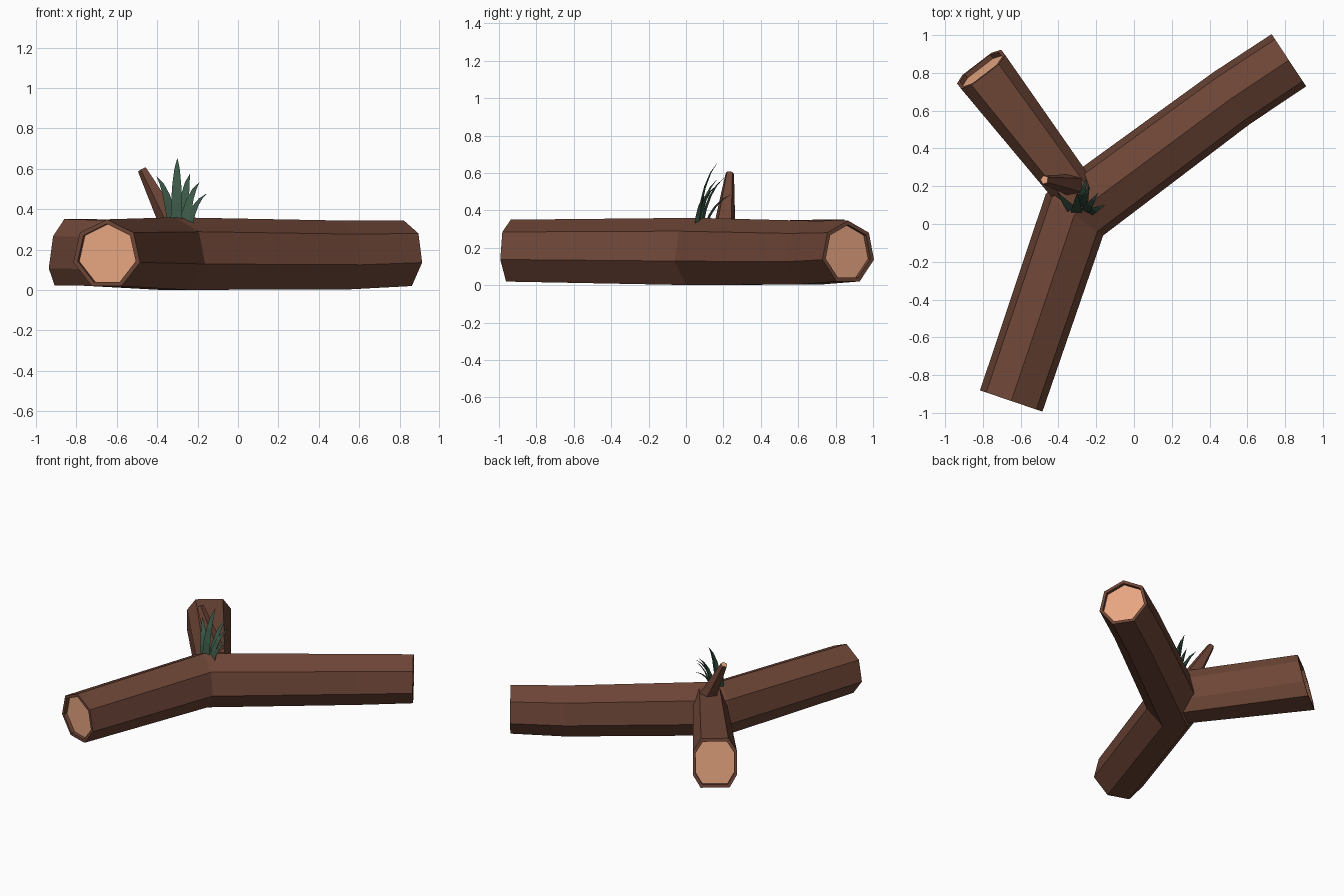
import bpy, bmesh
from math import sin, cos, pi
from mathutils import Vector

if "Cube" in bpy.data.objects:
    bpy.data.objects.remove(bpy.data.objects["Cube"])


def material(name, rgb):
    m = bpy.data.materials.new(name)
    m.diffuse_color = (*rgb, 1)
    m.use_nodes = True
    m.node_tree.nodes["Principled BSDF"].inputs["Base Color"].default_value = m.diffuse_color
    return m


BARK = material("bark", (0.155, 0.06, 0.038))
WOOD = material("cut_wood", (0.80, 0.38, 0.22))
LEAF = material("grass_green", (0.042, 0.095, 0.06))


def finish(bm, name, mats):
    bmesh.ops.recalc_face_normals(bm, faces=bm.faces)
    me = bpy.data.meshes.new(name)
    bm.to_mesh(me)
    bm.free()
    for m in mats:
        me.materials.append(m)
    ob = bpy.data.objects.new(name, me)
    bpy.context.collection.objects.link(ob)
    return ob


def bridge(bm, a, b):
    n = len(a)
    for i in range(n):
        bm.faces.new((a[i], a[(i + 1) % n], b[(i + 1) % n], b[i]))


def cut_end(bm, loop, outward, rim=0.87, depth=0.025):
    """Bark rim, recessed wall and pale cut face."""
    pts = [v.co.copy() for v in loop]
    c = sum(pts, Vector()) / len(pts)
    lip = [bm.verts.new(c + (p - c) * rim) for p in pts]
    floor = [bm.verts.new(v.co - outward * depth) for v in lip]
    bridge(bm, loop, lip)
    bridge(bm, lip, floor)
    bm.faces.new(floor).material_index = 1


def log(name, stations, profile, cut_start, slant=0.0):
    """Sweep an upright profile; stations are (x, y, z, width scale, height scale)."""
    pts = [Vector(s[:2]) for s in stations]
    dirs = [(b - a).normalized() for a, b in zip(pts, pts[1:])]
    bm = bmesh.new()
    loops = []
    for i, (x, y, z, sw, sh) in enumerate(stations):
        d0, d1 = dirs[max(i - 1, 0)], dirs[min(i, len(dirs) - 1)]
        t = (d0 + d1).normalized()
        side = Vector((t.y, -t.x)) / t.dot(d0)
        tilt = slant if i == len(stations) - 1 else 0
        loops.append([bm.verts.new((x + side.x * u * sw - t.x * tilt * v * sh,
                                    y + side.y * u * sw - t.y * tilt * v * sh,
                                    z + v * sh)) for u, v in profile])
    for a, b in zip(loops, loops[1:]):
        bridge(bm, a, b)
    if cut_start:
        cut_end(bm, loops[0], -dirs[0].to_3d())
    else:
        bm.faces.new(loops[0])
    cut_end(bm, loops[-1], (dirs[-1].to_3d() + Vector((0, 0, slant))).normalized())
    return finish(bm, name, (BARK, WOOD))


# Main bent trunk: seven sides with a ridge on top
hept = [(sin(2 * pi * i / 7), cos(2 * pi * i / 7)) for i in range(7)]
log("trunk", [(-0.65, -0.937, 0.176, 0.179, 0.174),
              (-0.315, 0.05, 0.171, 0.184, 0.189),
              (0.515, 0.665, 0.165, 0.172, 0.179),
              (0.82, 0.867, 0.174, 0.170, 0.171)], hept, True)

# Side log: flat-topped eight sides, end cut leaning back
octa = [(0.62, 1), (1, 0.5), (1, -0.45), (0.66, -0.95),
        (-0.66, -0.95), (-1, -0.45), (-1, 0.5), (-0.62, 1)]
log("side_log", [(-0.29, 0.14, 0.172, 0.11, 0.165),
                 (-0.81, 0.82, 0.183, 0.147, 0.168)], octa, False, slant=0.22)

# Broken twig: tapered five-sided stub with pale tip
bm = bmesh.new()
base, tip = Vector((-0.32, 0.205, 0.31)), Vector((-0.474, 0.234, 0.598))
axis = (tip - base).normalized()
u = axis.cross(Vector((0, 1, 0))).normalized()
w = axis.cross(u)
rings = [[bm.verts.new(c + r * (cos(2 * pi * i / 5) * u + sin(2 * pi * i / 5) * w))
          for i in range(5)] for c, r in ((base, 0.062), (tip, 0.024))]
bridge(bm, *rings)
bm.faces.new(rings[0])
bm.faces.new(rings[1]).material_index = 1
finish(bm, "twig_stub", (BARK, WOOD))

# Grass tuft: curved, tapering blades with a raised rib
bm = bmesh.new()
blades = [((-0.305, 0.055), (-0.30, 0.168, 0.655), 0.029),
          ((-0.325, 0.07), (-0.405, 0.165, 0.565), 0.026),
          ((-0.275, 0.08), (-0.238, 0.205, 0.575), 0.026),
          ((-0.265, 0.06), (-0.19, 0.165, 0.535), 0.025),
          ((-0.245, 0.06), (-0.152, 0.10, 0.48), 0.024),
          ((-0.29, 0.10), (-0.25, 0.25, 0.49), 0.024)]
for (bx, by), end, half in blades:
    p0, p2 = Vector((bx, by, 0.315)), Vector(end)
    p1 = p0.lerp(p2, 0.25)
    p1.z = p0.z + (p2.z - p0.z) * 0.75
    flat = (p2 - p0).to_2d().normalized()
    side = (Vector((flat.y, -flat.x, 0)) + Vector((0.8, 0, 0))).normalized()
    prev = None
    for k in range(4):
        t = k / 4
        c = (1 - t) ** 2 * p0 + 2 * t * (1 - t) * p1 + t * t * p2
        tan = (2 * (1 - t) * (p1 - p0) + 2 * t * (p2 - p1)).normalized()
        h = half * (1, 0.95, 0.75, 0.45)[k]
        rib = tan.cross(side).normalized() * h * 0.45
        ring = [bm.verts.new(q) for q in (c - side * h, c + rib, c + side * h)]
        if prev:
            bridge(bm, prev, ring)
        else:
            bm.faces.new(ring)
        prev = ring
    apex = bm.verts.new(p2)
    for i in range(3):
        bm.faces.new((prev[i], prev[(i + 1) % 3], apex))
finish(bm, "grass_tuft", (LEAF,))
